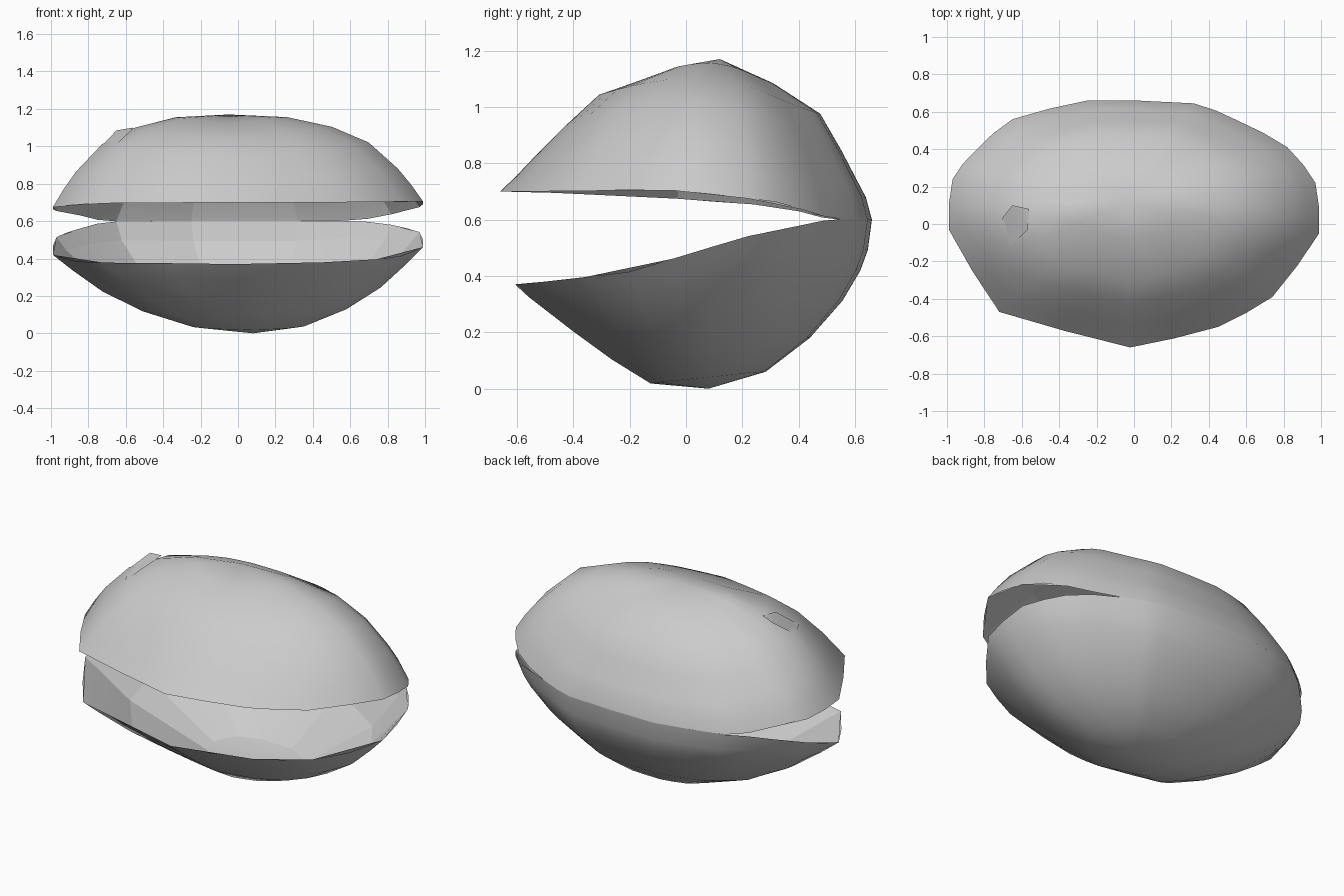
import bpy, bmesh, math

if "Cube" in bpy.data.objects:
    bpy.data.objects.remove(bpy.data.objects["Cube"])

grey = bpy.data.materials.new("shell_grey")
grey.diffuse_color = (0.6, 0.6, 0.6, 1)
grey.use_nodes = True
grey.node_tree.nodes["Principled BSDF"].inputs["Base Color"].default_value = grey.diffuse_color

# Lip outline seen from above, anticlockwise from the right tip
OUTLINE = [(.99, -.05), (.97, .22), (.82, .41), (.55, .555), (.32, .645), (-.25, .66), (-.65, .56),
           (-.84, .40), (-.97, .24), (-.99, -.03), (-.72, -.47), (-.02, -.66), (.45, -.55), (.74, -.39)]


def interp(points, v):
    """Piecewise linear lookup."""
    if v <= points[0][0]:
        return points[0][1]
    for (a, p), (b, q) in zip(points, points[1:]):
        if v <= b:
            return p + (q - p) * (v - a) / (b - a)
    return points[-1][1]


def finish(name, bm, angle):
    mesh = bpy.data.meshes.new(name)
    bm.to_mesh(mesh)
    bm.free()
    mesh.materials.append(grey)
    obj = bpy.data.objects.new(name, mesh)
    bpy.context.collection.objects.link(obj)
    bpy.context.view_layer.objects.active = obj
    bpy.ops.object.select_all(action='DESELECT')
    obj.select_set(True)
    bpy.ops.object.shade_smooth_by_angle(angle=math.radians(angle))


def outline(step):
    """Outline points, with midpoints pushed slightly outward when step is 1."""
    pts = []
    for (x0, y0), (x1, y1) in zip(OUTLINE, OUTLINE[1:] + OUTLINE[:1]):
        pts.append((x0, y0))
        if step == 1:
            pts.append(((x0 + x1) * 0.505, (y0 + y1) * 0.505))
    return pts


def dome(name, step, levels, front_scale, rim_z, tilt, apex, tables, inset, flip):
    """Rings (size, height) that shrink from the lip outline to the apex."""
    front, side, back = tables
    bm = bmesh.new()
    rings = []
    for k in levels:
        ring = []
        for x, y in outline(step):
            s = min(1, abs(y) / 0.66)
            # the back is fuller on the left than on the right
            end, w = (back, s ** (1.25 + 0.5 * x)) if y > 0 else (front, s * s)
            if y < 0:
                y *= front_scale
            z = interp(rim_z, y) + tilt * x * (1 - s)
            f, h = (w * end[k][i] + (1 - w) * side[k][i] for i in (0, 1))
            if k:
                f *= inset
                h *= inset
            ring.append(bm.verts.new((apex[0] + (x - apex[0]) * f,
                                      apex[1] + (y - apex[1]) * f,
                                      z + (apex[2] - z) * h)))
        rings.append(ring)
    z0 = rim_z[0][1]
    top = bm.verts.new((apex[0], apex[1], z0 + (apex[2] - z0) * inset))
    count = len(rings[0])
    for j in range(count):
        n = (j + 1) % count
        for lo, hi in zip(rings, rings[1:]):
            bm.faces.new((lo[j], lo[n], hi[n], hi[j]))
        bm.faces.new((rings[-1][j], rings[-1][n], top))
    if flip:
        bmesh.ops.reverse_faces(bm, faces=bm.faces[:])
    finish(name, bm, 50 if step == 1 else 12)


def half(name, flip, *shape):
    # smooth outer skin and a coarse faceted lining just inside it
    dome(name + "_shell", 1, range(6), *shape, 1.0, flip)
    dome(name + "_lining", 2, (0, 1, 3, 5), *shape, 0.99, not flip)


# Upper half, from lip to crown
half("upper", False, 1.0,
     [(-.66, .70), (-.1, .695), (.33, .655), (.52, .60), (.66, .60)], 0.015, (-.05, .12, 1.17),
     ([(1, 0), (.93, .11), (.85, .25), (.70, .50), (.55, .73), (.25, .90)],
      [(1, 0), (.94, .19), (.87, .38), (.72, .68), (.53, .86), (.30, .97)],
      [(1, 0), (.96, .14), (.91, .23), (.80, .43), (.66, .66), (.35, .85)]))

# Lower half, from lip to base
half("lower", True, 0.92,
     [(-.61, .37), (-.2, .40), (0, .45), (.2, .52), (.52, .60), (.66, .60)], 0.025, (.08, .08, 0),
     ([(1, 0), (.93, .12), (.86, .22), (.70, .45), (.50, .72), (.30, .95)],
      [(1, 0), (.95, .10), (.90, .20), (.75, .47), (.55, .72), (.30, .92)],
      [(1, 0), (.975, .18), (.93, .30), (.82, .48), (.62, .70), (.35, .90)]))

# Small patch of lining that breaks through the crown on the left
bm = bmesh.new()
pts = [(-.65, .10, 1.085), (-.56, .08, 1.10), (-.57, -.03, 1.085), (-.66, -.12, 1.00), (-.73, 0, 1.00)]
bm.faces.new([bm.verts.new(p) for p in pts])
bmesh.ops.triangulate(bm, faces=bm.faces[:])
finish("upper_lining_patch", bm, 40)
